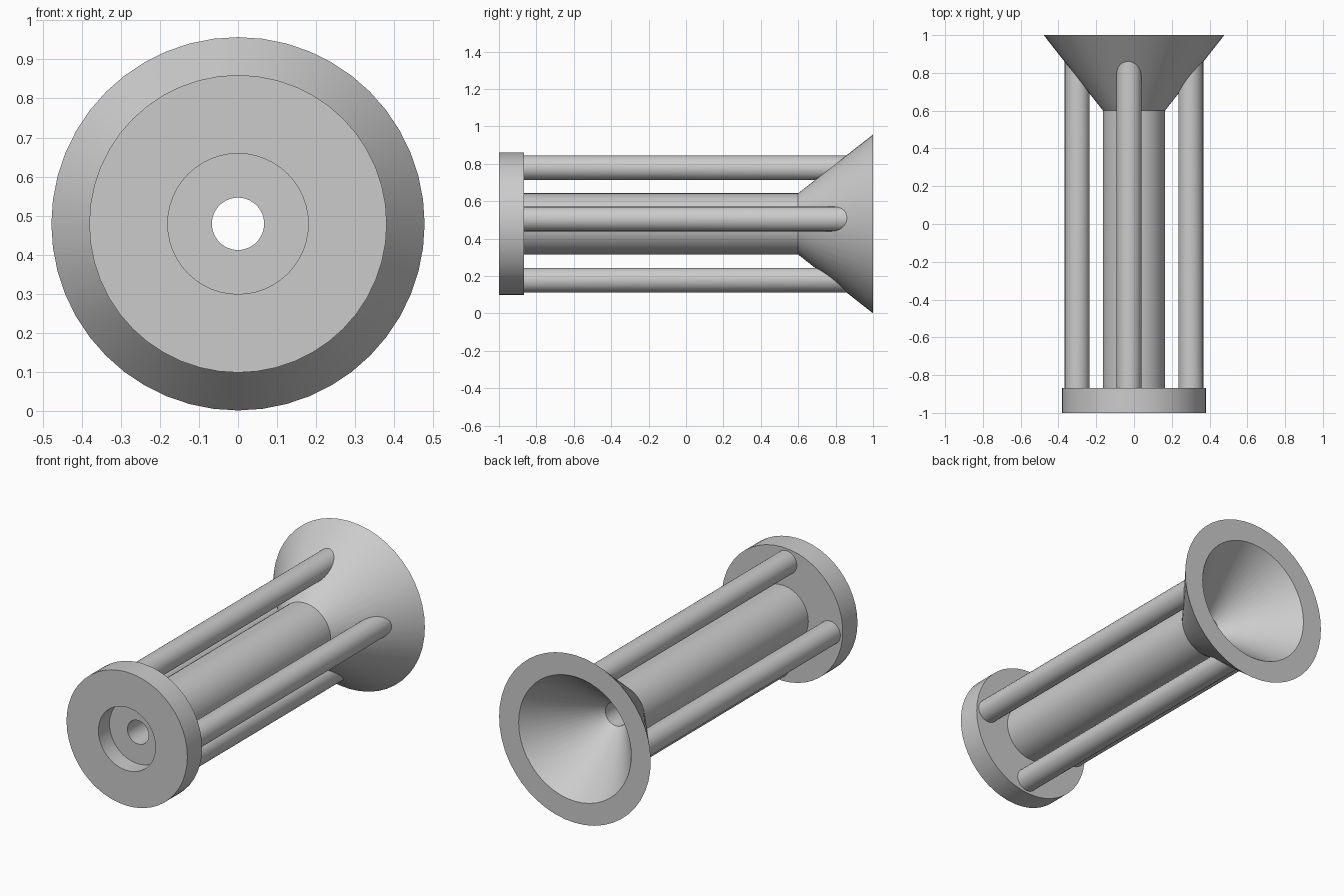
import bpy, bmesh, math

if "Cube" in bpy.data.objects:
    bpy.data.objects.remove(bpy.data.objects["Cube"])

AXIS_Z = 0.479      # height of the long axis
SEGMENTS = 48

grey = bpy.data.materials.new("plain_grey")
grey.diffuse_color = (0.6, 0.6, 0.6, 1)
grey.use_nodes = True
grey.node_tree.nodes["Principled BSDF"].inputs["Base Color"].default_value = grey.diffuse_color


def finish(bm, name):
    bmesh.ops.recalc_face_normals(bm, faces=bm.faces)
    mesh = bpy.data.meshes.new(name)
    bm.to_mesh(mesh)
    bm.free()
    mesh.materials.append(grey)
    obj = bpy.data.objects.new(name, mesh)
    bpy.context.collection.objects.link(obj)
    bpy.ops.object.select_all(action='DESELECT')
    obj.select_set(True)
    bpy.context.view_layer.objects.active = obj
    bpy.ops.object.shade_smooth_by_angle(angle=math.radians(30))
    return obj


def ring(bm, radius, y, count, cx=0.0, cz=AXIS_Z):
    return [bm.verts.new((cx + radius * math.cos(2 * math.pi * i / count), y,
                          cz + radius * math.sin(2 * math.pi * i / count)))
            for i in range(count)]


def bridge(bm, a, b):
    n = len(a)
    for i in range(n):
        j = (i + 1) % n
        bm.faces.new((a[i], a[j], b[j], b[i]))


def lathe(name, profile):
    """Revolve a closed (radius, y) profile around the long axis."""
    bm = bmesh.new()
    rings = [ring(bm, r, y, SEGMENTS) for r, y in profile]
    for k, a in enumerate(rings):
        bridge(bm, a, rings[(k + 1) % len(rings)])
    return finish(bm, name)


BORE, TUBE = 0.067, 0.164

# Front flange with a round recess
lathe("end_flange", [(BORE, -0.9), (0.18, -0.9), (0.18, -1), (0.381, -1),
                     (0.381, -0.867), (BORE, -0.867)])
# Central tube with a through bore
lathe("central_tube", [(BORE, -0.867), (TUBE, -0.867), (TUBE, 0.6), (BORE, 0.6)])
# Flared funnel at the back
lathe("funnel", [(BORE, 0.6), (TUBE, 0.6), (0.478, 1), (0.355, 1), (BORE, 0.63)])

# Four rods, whose slanted ends stop inside the funnel wall
for k in range(4):
    angle = math.radians(5 + 90 * k)
    cx, cz = 0.302 * math.cos(angle), AXIS_Z + 0.302 * math.sin(angle)
    bm = bmesh.new()
    start = ring(bm, 0.066, -0.867, 24, cx, cz)
    end = ring(bm, 0.066, 0.8, 24, cx, cz)
    for v in end:
        r = math.hypot(v.co.x, v.co.z - AXIS_Z)
        v.co.y = 0.62 + (r - TUBE) * 0.4 / (0.478 - TUBE)
    bridge(bm, start, end)
    bm.faces.new(start)
    bm.faces.new(end)
    finish(bm, "rod_%d" % (k + 1))
